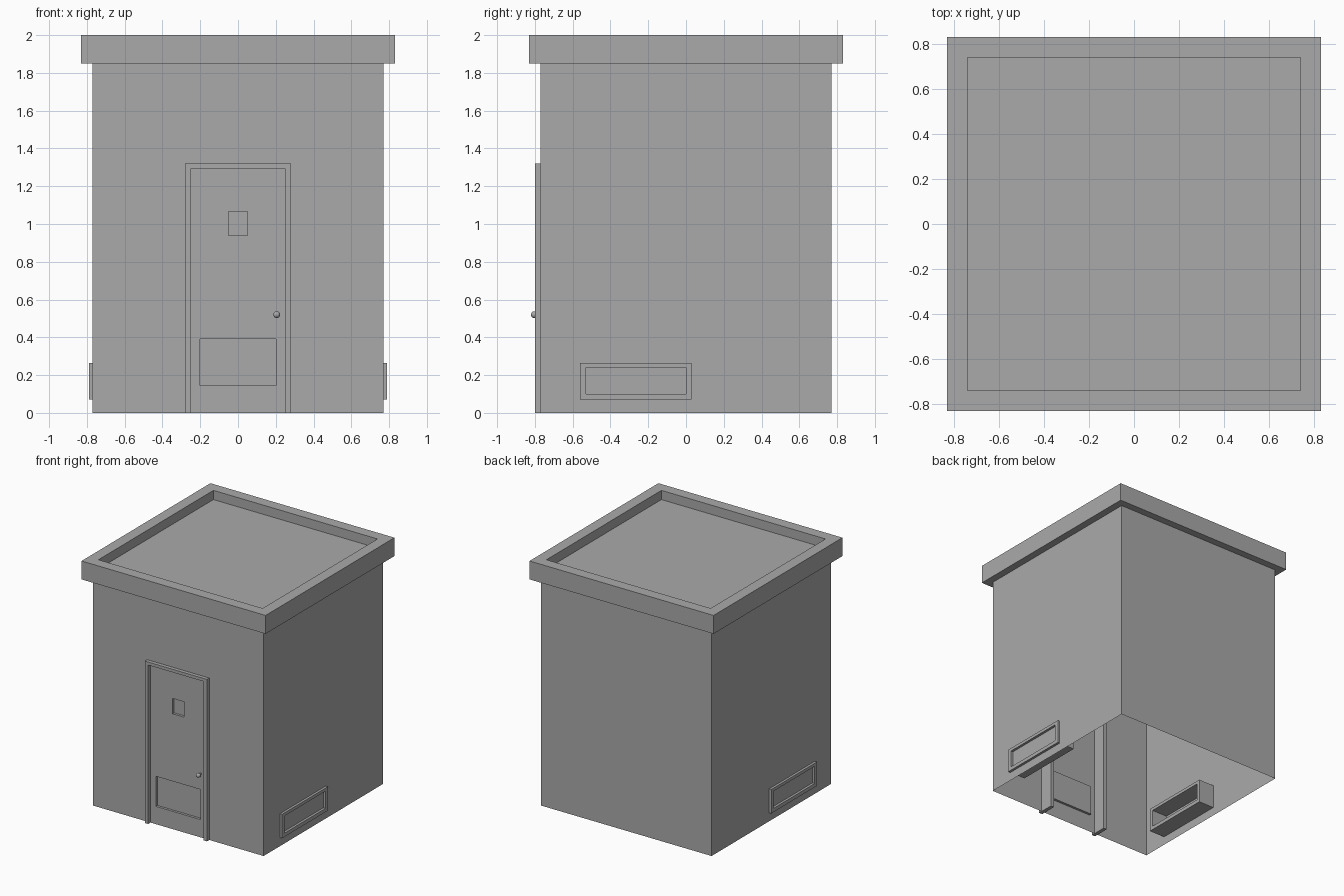
import bpy
import bmesh
from mathutils import Vector

cube = bpy.data.objects.get("Cube")
if cube:
    bpy.data.objects.remove(cube, do_unlink=True)

grey = bpy.data.materials.new("plain_grey")
grey.use_nodes = True
grey.diffuse_color = (0.4, 0.4, 0.4, 1)
grey.node_tree.nodes["Principled BSDF"].inputs["Base Color"].default_value = (0.4, 0.4, 0.4, 1)


def finish(name, bm):
    mesh = bpy.data.meshes.new(name)
    bm.to_mesh(mesh)
    bm.free()
    mesh.materials.append(grey)
    obj = bpy.data.objects.new(name, mesh)
    bpy.context.collection.objects.link(obj)
    return obj


def box(half, z0, z1):
    bm = bmesh.new()
    bmesh.ops.create_cube(bm, size=1)
    bmesh.ops.scale(bm, vec=(2 * half, 2 * half, z1 - z0), verts=bm.verts)
    bmesh.ops.translate(bm, vec=(0, 0, (z0 + z1) / 2), verts=bm.verts)
    bm.normal_update()
    return bm


def frame(name, outer, inner, place, depth, closed):
    """Flat band between two outlines, extruded along depth."""
    bm = bmesh.new()
    a = [bm.verts.new(place(*p)) for p in outer]
    b = [bm.verts.new(place(*p)) for p in inner]
    n = len(a)
    for i in range(n if closed else n - 1):
        j = (i + 1) % n
        bm.faces.new((a[i], a[j], b[j], b[i]))
    ext = bmesh.ops.extrude_face_region(bm, geom=bm.faces[:])
    moved = [v for v in ext["geom"] if isinstance(v, bmesh.types.BMVert)]
    bmesh.ops.translate(bm, vec=depth, verts=moved)
    bmesh.ops.recalc_face_normals(bm, faces=bm.faces)
    return finish(name, bm)


def rect(u0, u1, v0, v1):
    return [(u0, v0), (u1, v0), (u1, v1), (u0, v1)]


# Hollow walls, open below, with a window and a lower panel sunk into the door
WALL = 0.77
bm = box(WALL, 0, 1.85)
bmesh.ops.delete(bm, geom=[f for f in bm.faces if abs(f.normal.z) > 0.5], context='FACES_ONLY')
window = (-0.05, 0.05, 0.94, 1.065)
panel = (-0.2, 0.2, 0.145, 0.39)
for u0, u1, v0, v1 in (window, panel):
    for axis, at in (("X", u0), ("X", u1), ("Z", v0), ("Z", v1)):
        normal = Vector((axis == "X", 0, axis == "Z"))
        front = [f for f in bm.faces if f.normal.y < -0.5]
        geom = set(front)
        for f in front:
            geom.update(f.edges)
            geom.update(f.verts)
        bmesh.ops.bisect_plane(bm, geom=list(geom), plane_co=normal * at, plane_no=normal)
        bm.normal_update()
for u0, u1, v0, v1 in (window, panel):
    sunk = []
    for f in bm.faces:
        c = f.calc_center_median()
        if f.normal.y < -0.5 and u0 < c.x < u1 and v0 < c.z < v1:
            sunk.append(f)
    bmesh.ops.inset_region(bm, faces=sunk, thickness=0, depth=-0.02)
finish("walls", bm)

# Roof slab with a raised rim
bm = box(0.83, 1.85, 2)
top = [f for f in bm.faces if f.normal.z > 0.5]
bmesh.ops.inset_region(bm, faces=top, thickness=0.09, use_even_offset=True)
bmesh.ops.inset_region(bm, faces=top, thickness=0, depth=-0.075)
finish("roof", bm)

# Door frame, reaching through the wall
frame("door_frame",
      [(-0.28, 0), (-0.28, 1.32), (0.28, 1.32), (0.28, 0)],
      [(-0.25, 0), (-0.25, 1.295), (0.25, 1.295), (0.25, 0)],
      lambda u, v: (u, -0.8, v), (0, 0.14, 0), False)

# Side vents, reaching through the walls
for side, name in ((1, "left_vent"), (-1, "right_vent")):
    frame(name, rect(-0.56, 0.03, 0.07, 0.265), rect(-0.53, 0, 0.1, 0.24),
          lambda u, v: (side * 0.79, u, v), (-side * 0.16, 0, 0), True)

# Door knob on a short stem
bpy.ops.mesh.primitive_uv_sphere_add(segments=16, ring_count=10, radius=0.018,
                                     location=(0.205, -0.803, 0.52))
knob = bpy.context.object
knob.name = "door_knob"
bpy.ops.object.shade_smooth()
bpy.ops.mesh.primitive_cylinder_add(vertices=12, radius=0.007, depth=0.03,
                                    location=(0.205, -0.782, 0.52), rotation=(1.5708, 0, 0))
stem = bpy.context.object
stem.name = "knob_stem"
for part in (knob, stem):
    part.data.materials.append(grey)
